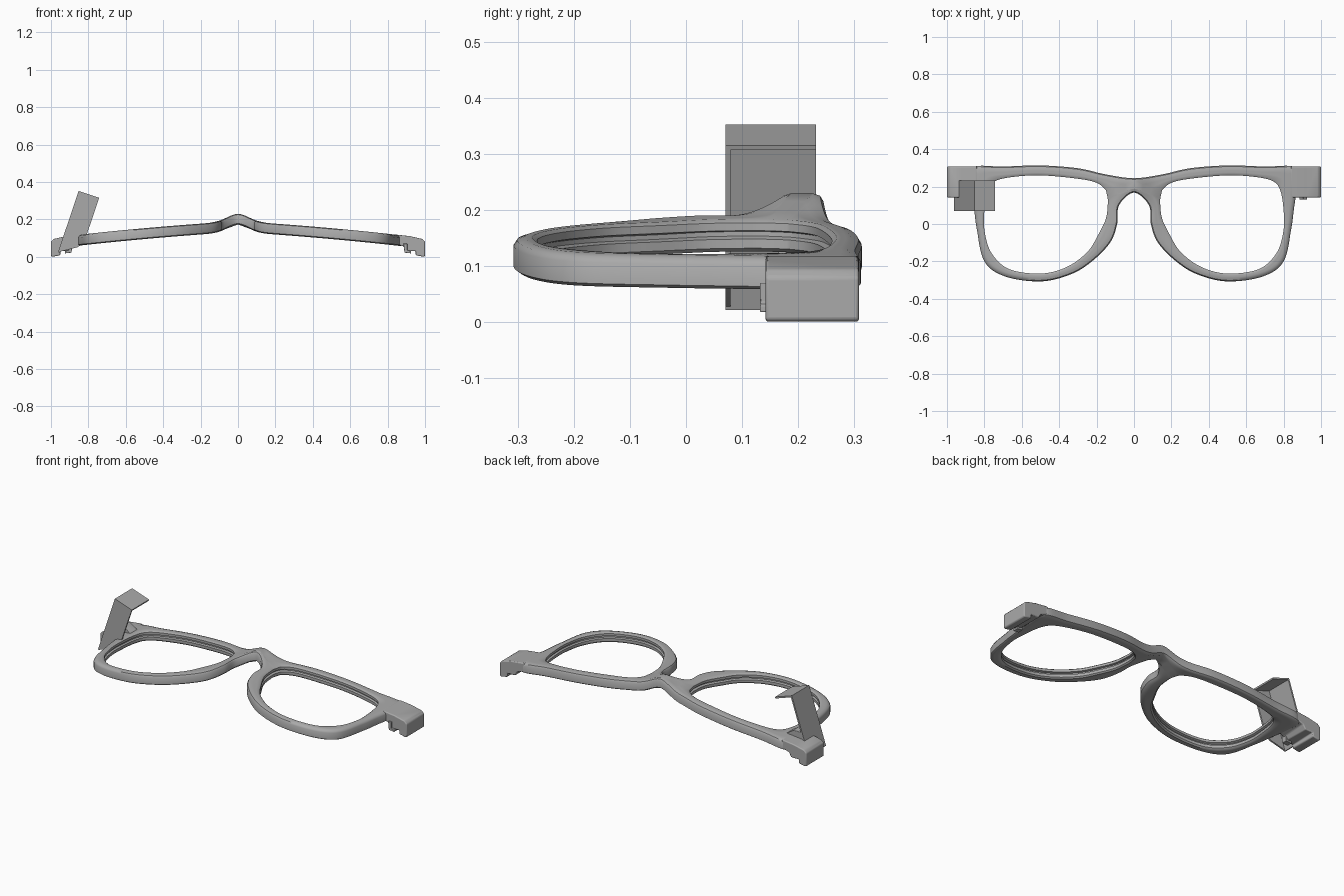
import bpy, bmesh, math
from mathutils import Vector

if "Cube" in bpy.data.objects:
    bpy.data.objects.remove(bpy.data.objects["Cube"])

grey = bpy.data.materials.new("matte_grey")
grey.use_nodes = True
COLOUR = (0.4, 0.4, 0.4, 1)
grey.diffuse_color = COLOUR
grey.node_tree.nodes["Principled BSDF"].inputs["Base Color"].default_value = COLOUR


def finish(name, bm, mirror=False, bevel=0):
    """Turn a bmesh into a shaded object with optional mirror and bevel."""
    bmesh.ops.recalc_face_normals(bm, faces=bm.faces)
    mesh = bpy.data.meshes.new(name)
    bm.to_mesh(mesh)
    bm.free()
    mesh.materials.append(grey)
    obj = bpy.data.objects.new(name, mesh)
    bpy.context.collection.objects.link(obj)
    if bevel:
        mod = obj.modifiers.new("bevel", "BEVEL")
        mod.width, mod.segments = bevel, 3
    if mirror:
        obj.modifiers.new("mirror", "MIRROR").merge_threshold = 0.0005
    bpy.ops.object.select_all(action="DESELECT")
    obj.select_set(True)
    bpy.context.view_layer.objects.active = obj
    bpy.ops.object.shade_smooth_by_angle(angle=math.radians(40))
    return obj


def extrude_profile(name, profile, y0, y1, mirror=False, bevel=0):
    """Extrude an x-z profile along y."""
    bm = bmesh.new()
    face = bm.faces.new([bm.verts.new((x, y0, z)) for x, z in profile])
    new = bmesh.ops.extrude_face_region(bm, geom=[face])["geom"]
    moved = [v for v in new if isinstance(v, bmesh.types.BMVert)]
    bmesh.ops.translate(bm, verts=moved, vec=(0, y1 - y0, 0))
    return finish(name, bm, mirror, bevel)


def spline(points, before, after, steps=8):
    """Sample a smooth curve through the points."""
    p = [Vector(q) for q in [before, *points, after]]
    out = []
    for a, b, c, d in zip(p, p[1:], p[2:], p[3:]):
        for k in range(steps):
            t = k / steps
            out.append(0.5 * (2 * b + (c - a) * t + (2 * a - 5 * b + 4 * c - d) * t * t
                              + (3 * b - a - 3 * c + d) * t ** 3))
    return out + [p[-2]]


def left_normals(curve):
    n = len(curve)
    result = []
    for i in range(n):
        t = (curve[(i + 1) % n] - curve[i - 1]).normalized()
        result.append(Vector((-t.y, t.x)))
    return result


def front_height(x):
    """Curved front surface with a raised bridge."""
    return 0.19 - 0.06 * x - 0.03 * x * x + 0.04 * math.exp(-(x / 0.08) ** 2)


# Rim outlines of one half, clockwise from the top of the bridge
outer_pts = [(0, .245), (.15, .265), (.3, .298), (.5, .313), (.7, .307), (.86, .303),
             (.87, .2), (.855, .08), (.84, -.03), (.8, -.2), (.69, -.28), (.5, -.307),
             (.34, -.27), (.225, -.2), (.128, -.1), (.09, 0), (.08, .1), (0, .168)]
inner_pts = [(.15, .18), (.2, .22), (.3, .242), (.5, .26), (.66, .25), (.75, .225),
             (.785, .17), (.8, .07), (.8, -.03), (.765, -.15), (.67, -.24), (.5, -.265),
             (.36, -.23), (.25, -.15), (.19, -.055), (.15, .03), (.14, .11), (.142, .145)]
outer = spline(outer_pts, (-.15, .265), (-.08, .1))
inner = spline(inner_pts, inner_pts[-1], inner_pts[0])
outer_n = [-n for n in left_normals(outer)]
outer_n[0], outer_n[-1] = Vector((0, -1)), Vector((0, 1))
inner_n = left_normals(inner)

# Cross-section: inner wall with lens groove, then rounded outer wall
INNER = [(.008, 0), (0, .12), (0, .4), (.012, .46), (.012, .6), (0, .66), (0, .9), (.008, 1)]
OUTER = [(.02, 1), (.006, .92), (0, .75), (0, .1), (.008, 0)]
THICK = 0.058

bm = bmesh.new()
rows = []
for p, q, pn, qn in zip(inner, outer, inner_n, outer_n):
    a = [(p + pn * o, h) for o, h in INNER]
    b = [(q + qn * o, h) for o, h in OUTER]
    top = [(a[-1][0].lerp(b[0][0], t), 1) for t in (.33, .67)]
    bottom = [(b[-1][0].lerp(a[0][0], t), 0) for t in (.33, .67)]
    rows.append([bm.verts.new((max(0, c.x), c.y, front_height(max(0, c.x)) - THICK * (1 - h)))
                 for c, h in a + top + b + bottom])
for r0, r1 in zip(rows, rows[1:] + rows[:1]):
    for j in range(len(r0)):
        k = (j + 1) % len(r0)
        bm.faces.new((r0[j], r0[k], r1[k], r1[j]))
seam = [f for f in bm.faces if all(v.co.x < 0.0001 for v in f.verts)]
bmesh.ops.delete(bm, geom=seam, context="FACES")
finish("rim_frame", bm, mirror=True)

# Corner blocks where the arms would attach
corner = [(.84, .07), (.84, .119), (.92, .11), (.985, .095), (1, .08), (1, .004), (.99, 0),
          (.95, .008), (.95, .03), (.9, .03), (.885, .055)]
extrude_profile("corner_block", corner, .142, .308, mirror=True, bevel=.006)

# Small hinge hooks under the corner blocks
hook = [(.885, .07), (.905, .07), (.905, .035), (.925, .03), (.925, .018), (.89, .022)]
extrude_profile("hinge_hook", hook, .132, .165, mirror=True, bevel=.002)

# Leaning bracket: back plate, top flap and front web
LOW, HIGH, TIP = Vector((-.962, .025)), Vector((-.852, .352)), Vector((-.742, .315))
across = (TIP - HIGH).normalized() * .009
down = (LOW - HIGH).normalized() * .009
Y0, Y1 = .07, .232
extrude_profile("bracket_plate", [LOW, HIGH, HIGH + across, LOW + across], Y0, Y1)
extrude_profile("bracket_flap", [HIGH, TIP, TIP + down, HIGH + down], Y0, Y1)
extrude_profile("bracket_web", [LOW, HIGH, TIP, (-.825, .07), (-.86, .05)], Y0, Y0 + .009)

# Wedge joining the bracket to the frame
extrude_profile("bracket_wedge", [(-.94, .08), (-.915, .15), (-.86, .15), (-.8, .11), (-.84, .08)],
                .165, .228, bevel=.003)
